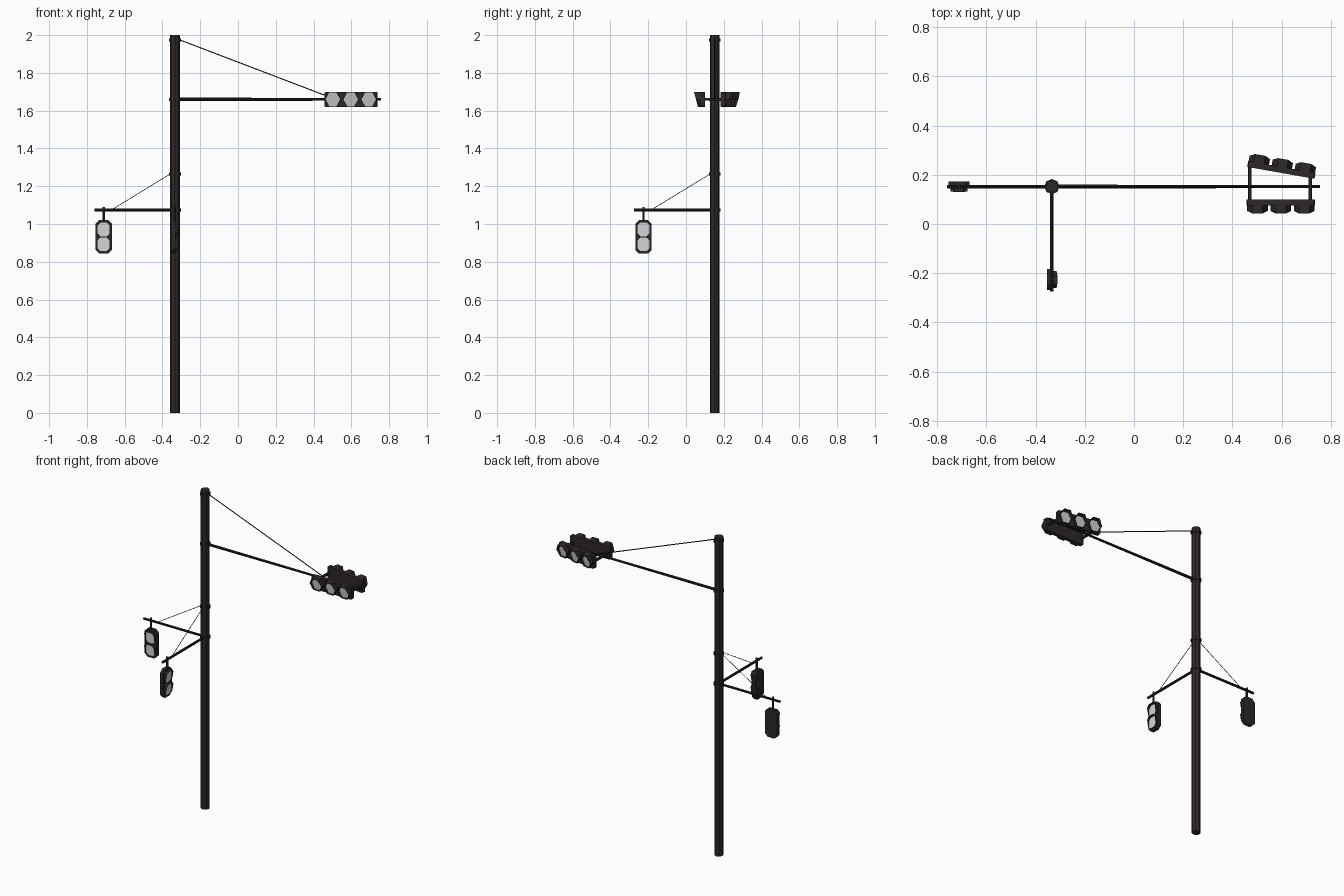
import bpy, bmesh, math
from mathutils import Vector, Matrix

if "Cube" in bpy.data.objects:
    bpy.data.objects.remove(bpy.data.objects["Cube"])

PX, PY = -0.334, 0.152          # pole axis


def material(name, rgb):
    m = bpy.data.materials.new(name)
    m.diffuse_color = (*rgb, 1)
    m.use_nodes = True
    m.node_tree.nodes["Principled BSDF"].inputs["Base Color"].default_value = m.diffuse_color
    return m


METAL = material("dark brown metal", (0.028, 0.021, 0.021))
BLACK = material("black arm metal", (0.014, 0.012, 0.013))
LENS = material("grey lens", (0.50, 0.50, 0.50))
PALE = material("pale lens", (0.66, 0.66, 0.66))


def finish(bm, name, mat, xf=Matrix()):
    bmesh.ops.recalc_face_normals(bm, faces=bm.faces)
    bm.transform(xf)
    me = bpy.data.meshes.new(name)
    bm.to_mesh(me)
    bm.free()
    me.materials.append(mat)
    ob = bpy.data.objects.new(name, me)
    bpy.context.collection.objects.link(ob)
    return ob


def rod(name, a, b, r, mat, sides=6, r2=None, xf=Matrix()):
    a, b = Vector(a), Vector(b)
    bm = bmesh.new()
    bmesh.ops.create_cone(bm, cap_ends=True, segments=sides, radius1=r,
                          radius2=r if r2 is None else r2, depth=(b - a).length)
    turn = (b - a).to_track_quat('Z', 'Y').to_matrix().to_4x4()
    bm.transform(Matrix.Translation((a + b) / 2) @ turn)
    return finish(bm, name, mat, xf)


def prism(name, outline, y0, y1, mat, xf):
    """Extrude an x-z outline from y0 to y1."""
    bm = bmesh.new()
    f = bm.faces.new([bm.verts.new((x, y0, z)) for x, z in outline])
    out = bmesh.ops.extrude_face_region(bm, geom=[f])['geom']
    bmesh.ops.translate(bm, vec=(0, y1 - y0, 0),
                        verts=[v for v in out if isinstance(v, bmesh.types.BMVert)])
    return finish(bm, name, mat, xf)


def chamfered(w, h, c, cx=0, cz=0):
    """Rectangle outline with cut corners."""
    w, h = w / 2, h / 2
    return [(cx + x, cz + z) for x, z in
            [(w, -h + c), (w, h - c), (w - c, h), (-w + c, h),
             (-w, h - c), (-w, -h + c), (-w + c, -h), (w - c, -h)]]


def hood(name, outline, base, low, high, inner, mat, xf):
    """Tunnel visor: sloped front, deepest at the top."""
    n = len(outline)
    cx = sum(p[0] for p in outline) / n
    cz = sum(p[1] for p in outline) / n
    zs = [p[1] for p in outline]
    bm = bmesh.new()
    rings = []
    for s, front in ((1, False), (1, True), (inner, True), (inner, False)):
        ring = []
        for x, z in outline:
            t = (z - min(zs)) / (max(zs) - min(zs))
            y = base - (low + (high - low) * t) if front else base
            ring.append(bm.verts.new((cx + (x - cx) * s, y, cz + (z - cz) * s)))
        rings.append(ring)
    for k in range(4):
        a, b = rings[k], rings[(k + 1) % 4]
        for i in range(n):
            j = (i + 1) % n
            bm.faces.new((a[i], a[j], b[j], b[i]))
    return finish(bm, name, mat, xf)


def scaled(outline, s):
    cx = sum(p[0] for p in outline) / len(outline)
    cz = sum(p[1] for p in outline) / len(outline)
    return [(cx + (x - cx) * s, cz + (z - cz) * s) for x, z in outline]


# Pole and clamp collars
rod("pole", (PX, PY, 0), (PX, PY, 2), 0.026, METAL, 8)
for z in (1.075, 1.265, 1.66, 1.973):
    rod("collar", (PX, PY, z - 0.008), (PX, PY, z + 0.008), 0.031, METAL, 8)

# Long upper arm with its stay wire
rod("upper_arm", (PX, PY, 1.66), (0.757, PY, 1.66), 0.0095, BLACK, 6, 0.0065)
rod("upper_stay_wire", (PX + 0.024, PY, 1.975), (0.51, PY, 1.662), 0.003, BLACK, 5)


# Horizontal three-lamp vehicle signals, back to back
def vehicle_signal(name, xf):
    prism(name + "_housing", chamfered(0.278, 0.08, 0.004), -0.024, 0, METAL, xf)
    for x in (-0.095, 0, 0.095):
        hexagon = [(x + 0.042 * math.cos(math.radians(a)),
                    0.046 * math.sin(math.radians(a))) for a in range(0, 360, 60)]
        hood(name + "_hood", hexagon, -0.023, 0.014, 0.034, 0.92, METAL, xf)
        prism(name + "_lens", scaled(hexagon, 0.92), -0.028, -0.022, LENS, xf)


vehicle_signal("front_signal", Matrix.Translation((0.597, 0.100, 1.66)))
vehicle_signal("rear_signal", Matrix.Translation((0.597, 0.208, 1.66))
               @ Matrix.Rotation(math.radians(170), 4, 'Z'))
for x, y in ((0.471, 0.232), (0.716, 0.19)):
    prism("signal_bracket", chamfered(0.014, 0.014, 0.002, x, 1.66), 0.098, y, METAL, Matrix())

# Two lower arms with hanging pedestrian signals, a quarter turn apart
for side, angle in (("left", 0), ("front", 90)):
    xf = Matrix.Translation((PX, PY, 0)) @ Matrix.Rotation(math.radians(angle), 4, 'Z')
    rod(side + "_arm", (0, 0, 1.075), (-0.426, 0, 1.075), 0.008, BLACK, 6, xf=xf)
    rod(side + "_stay_wire", (-0.024, 0, 1.265), (-0.335, 0, 1.075), 0.0018, BLACK, 5, xf=xf)
    rod(side + "_hanger", (-0.377, 0, 1.01), (-0.377, 0, 1.091), 0.007, METAL, 6, xf=xf)
    prism(side + "_walk_housing", chamfered(0.086, 0.178, 0.02, -0.377, 0.932),
          -0.002, 0.02, METAL, xf)
    for z in (0.971, 0.893):
        rim = chamfered(0.069, 0.078, 0.016, -0.377, z)
        hood(side + "_walk_hood", rim, -0.001, 0.007, 0.021, 0.92, METAL, xf)
        prism(side + "_walk_lens", scaled(rim, 0.92), -0.006, 0, PALE, xf)
